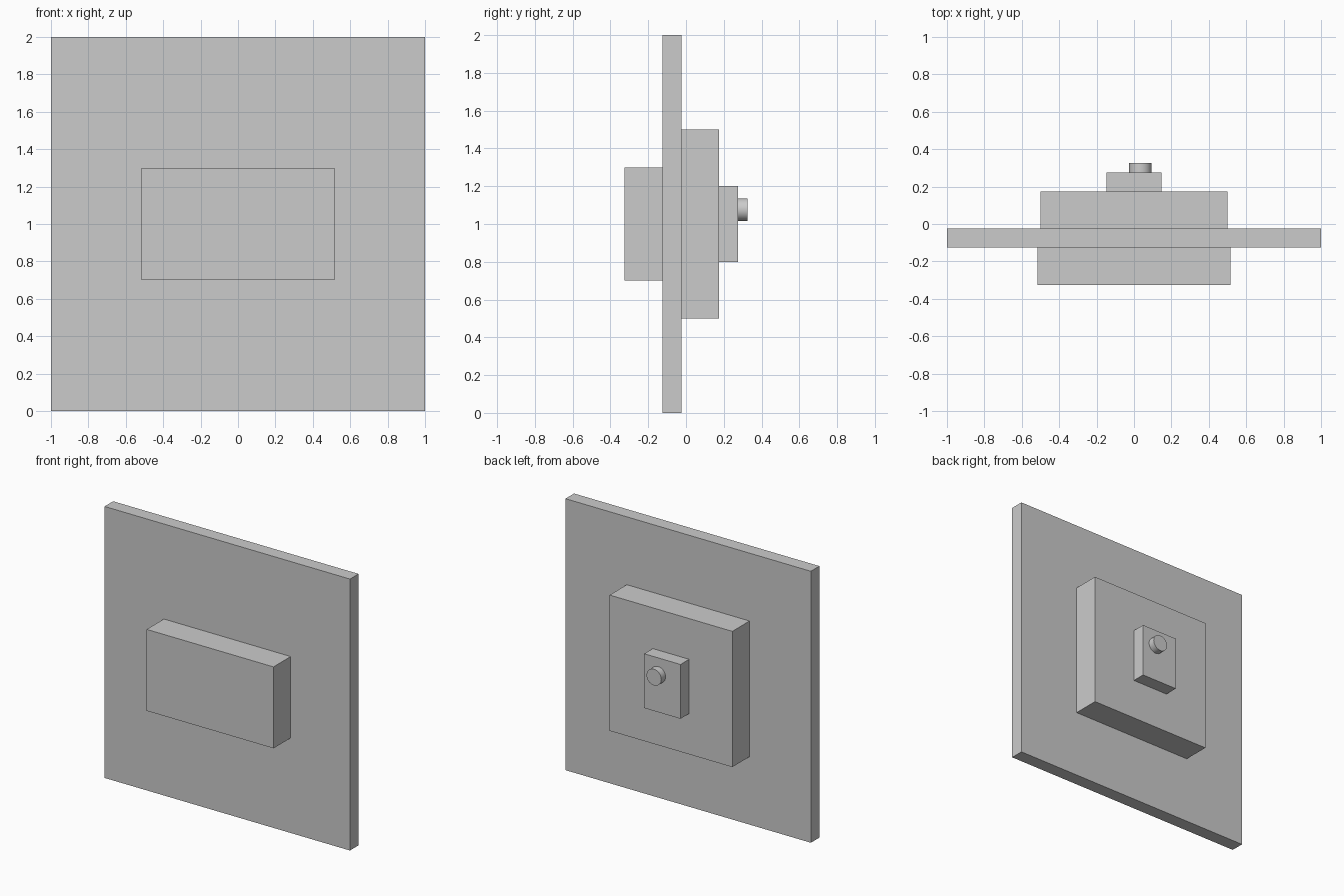
import bpy
import math

if "Cube" in bpy.data.objects:
    bpy.data.objects.remove(bpy.data.objects["Cube"])

grey = bpy.data.materials.new("light grey")
grey.diffuse_color = (0.6, 0.6, 0.6, 1.0)
grey.use_nodes = True
grey.node_tree.nodes["Principled BSDF"].inputs["Base Color"].default_value = grey.diffuse_color


def box(name, width, y0, y1, z0, z1):
    """Box centred on x = 0, spanning y0..y1 and z0..z1."""
    bpy.ops.mesh.primitive_cube_add(size=1, location=(0, (y0 + y1) / 2, (z0 + z1) / 2))
    obj = bpy.context.object
    obj.name = name
    obj.scale = (width, y1 - y0, z1 - z0)
    bpy.ops.object.transform_apply(location=False, rotation=False, scale=True)
    obj.data.materials.append(grey)
    return obj


# Large upright panel and the blocks stacked on its two faces
box("wall_panel", 2.0, -0.125, -0.025, 0.0, 2.0)
box("front_block", 1.034, -0.325, -0.125, 0.7, 1.3)
box("back_block", 1.0, -0.025, 0.175, 0.5, 1.5)
box("back_plate", 0.296, 0.175, 0.275, 0.8, 1.2)

# Round button on the rear plate
bpy.ops.mesh.primitive_cylinder_add(vertices=32, radius=0.06, depth=0.05,
                                    location=(0.034, 0.30, 1.076),
                                    rotation=(math.pi / 2, 0, 0))
button = bpy.context.object
button.name = "round_button"
button.data.materials.append(grey)
bpy.ops.object.shade_smooth_by_angle(angle=math.radians(30))
